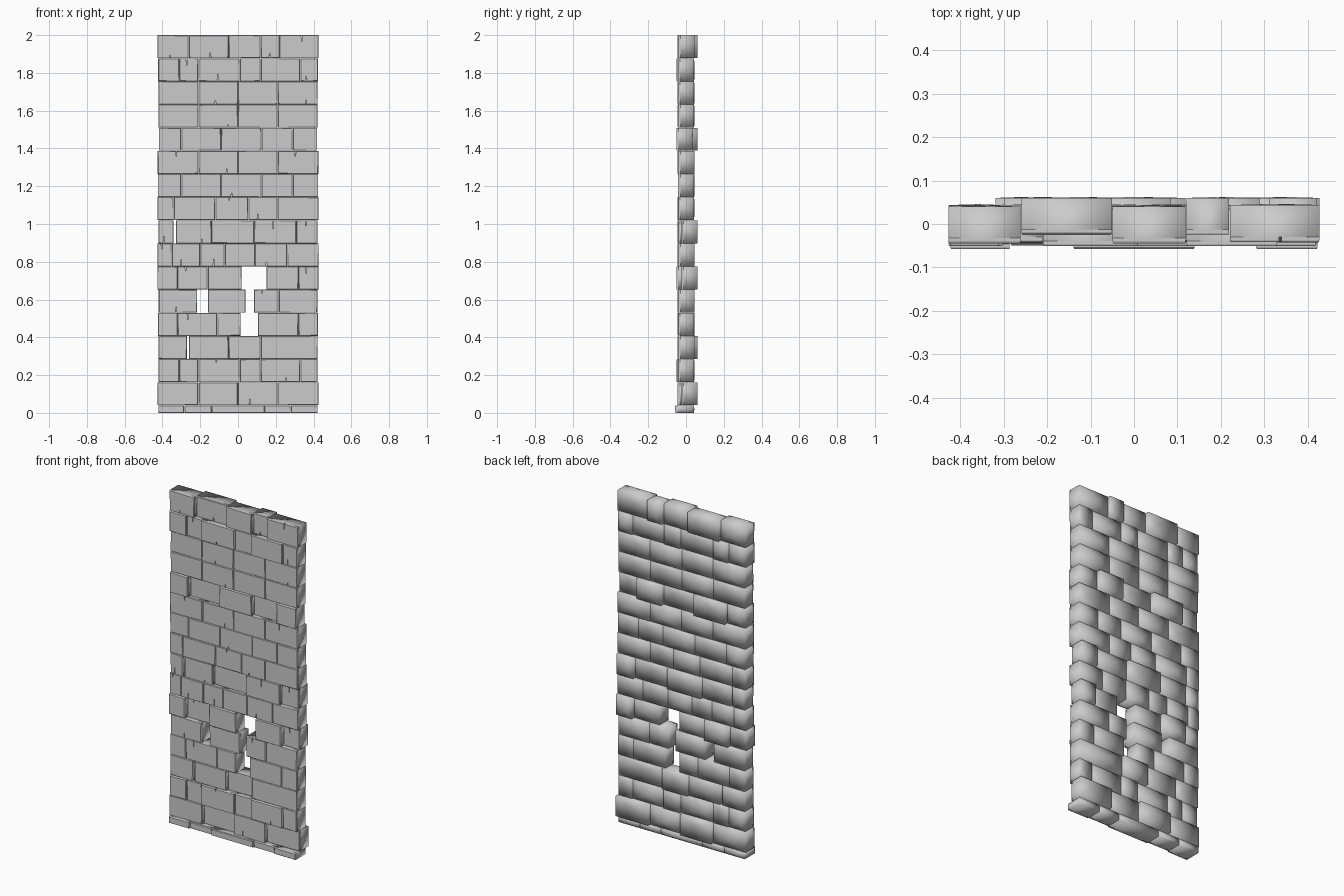
import bpy, bmesh, random
from mathutils import Vector

random.seed(7)
cube = bpy.data.objects.get("Cube")
if cube:
    bpy.data.objects.remove(cube, do_unlink=True)

stone = bpy.data.materials.new("grey stone")
stone.use_nodes = True
GREY = (0.6, 0.6, 0.6, 1)
stone.diffuse_color = GREY
stone.node_tree.nodes["Principled BSDF"].inputs["Base Color"].default_value = GREY

HALF = 0.423          # half the wall width
BASE = 0.04           # height of the plinth
STEP = 0.1225         # height of one course
FRONT, BACK = -0.043, 0.042
SLAB = 0.012          # thickness of the chipped front layer

# Joint positions in hundredths, one entry per course, bottom to top
THIRDS = (-21, 0, 21)
SHORTS = (-31, -21, 1, 12, 33)
OFFSET = (-30, -9, 12.5, 29)
COURSES = [
    THIRDS, SHORTS, (-27, -26, -5, 12), (-32, -11, 1.5, 10.5, 32),
    (-21.5, -16, 4, 8.5, 21.5), (-32, -16, 2, 15, 32), (-35, -20, -7, 9, 26),
    (-34, -33, -14, 8.5, 31), (-34, -12, 5.5, 21), OFFSET, THIRDS, OFFSET,
    THIRDS, THIRDS, SHORTS, (-26, -5, 12, 22),
]
# Missing bricks: course -> positions in that course
GAPS = {2: [1], 3: [3], 4: [1, 3], 5: [3], 7: [1]}
PUSHED_BACK = {0, 2, 5, 7, 11, 15}
PULLED_FORWARD = {1, 5, 11, 14}


def face(bm, verts, smooth=False):
    f = bm.faces.new(verts)
    f.smooth = smooth
    return f


def add_body(bm, x0, x1, y0, y1, z0, z1):
    """Brick core with soft rounded-looking shading on its back."""
    corners = [(x0, z0), (x1, z0), (x1, z1), (x0, z1)]
    front = [bm.verts.new((x, y0, z)) for x, z in corners]
    back = [bm.verts.new((x, y1, z)) for x, z in corners]
    # Off-centre point that folds the back face
    peak = bm.verts.new((x0 + (x1 - x0) * random.uniform(0.3, 0.7), y1 + 0.002,
                         z0 + (z1 - z0) * random.uniform(0.35, 0.7)))
    face(bm, front)
    for i in range(4):
        j = (i + 1) % 4
        face(bm, (front[j], front[i], back[i], back[j]), True)
        face(bm, (back[j], back[i], peak), True)
    for i in range(4):
        bm.edges.get((front[i], front[(i + 1) % 4])).smooth = False


def add_front(bm, x0, x1, y0, y1, z0, z1, cracked):
    """Front layer with worn, chamfered borders and sometimes a crack."""
    def wear():
        return random.uniform(0.001, 0.004)
    outer = [(x0, z0), (x1, z0), (x1, z1), (x0, z1)]
    inner = [(x0 + wear(), z0 + wear()), (x1 - wear(), z0 + wear()),
             (x1 - wear(), z1 - wear()), (x0 + wear(), z1 - wear())]
    if cracked:
        top = random.random() < 0.5
        edge, sign = (z1, -1) if top else (z0, 1)
        cx = x0 + (x1 - x0) * random.uniform(0.25, 0.75)
        depth = sign * random.uniform(0.02, 0.045)
        crack = [(cx - 0.003, edge), (cx + 0.001, edge + depth), (cx + 0.003, edge)]
        at = 1
        if top:
            crack.reverse()
            at = 3
        outer[at:at] = crack
        inner[at:at] = [(x, z + sign * 0.002) for x, z in crack]
    rear = [bm.verts.new((x, y1, z)) for x, z in outer]
    front = [bm.verts.new((x, y0, z)) for x, z in inner]
    middle = [bm.verts.new((x, y0 + 0.004, z)) for x, z in outer]
    face(bm, front)
    n = len(outer)
    for i in range(n):
        j = (i + 1) % n
        face(bm, (front[j], front[i], middle[i], middle[j]))
        face(bm, (middle[j], middle[i], rear[i], rear[j]))


def add_brick(bm, x0, x1, y0, y1, z0, z1, cracked):
    add_body(bm, x0, x1, y0 + SLAB, y1, z0, z1)
    add_front(bm, x0, x1, y0, y0 + SLAB, z0, z1, cracked)


def finish(bm, name):
    bmesh.ops.recalc_face_normals(bm, faces=bm.faces)
    mesh = bpy.data.meshes.new(name)
    bm.to_mesh(mesh)
    bm.free()
    mesh.materials.append(stone)
    bpy.context.collection.objects.link(bpy.data.objects.new(name, mesh))


def spans(joints, half):
    xs = [-half] + [j / 100 for j in joints] + [half]
    return list(zip(xs, xs[1:]))


# Plinth: low bricks, every other one standing proud
bm = bmesh.new()
for i, (a, b) in enumerate(spans((-28.5, -14, 14, 28), HALF)):
    y0 = -0.058 if i % 2 == 0 else -0.05
    add_brick(bm, a + 0.001, b - 0.001, y0, BACK, 0, BASE - 0.001, False)
finish(bm, "plinth")

# Brick courses
for row, joints in enumerate(COURSES):
    bm = bmesh.new()
    z0 = BASE + row * STEP
    half = HALF + random.uniform(-0.003, 0.005)
    for i, (a, b) in enumerate(spans(joints, half)):
        if i in GAPS.get(row, []):
            continue
        shift = random.uniform(-0.002, 0.002)
        if row in PUSHED_BACK and i % 2 == 1:
            shift = 0.018
        elif row in PULLED_FORWARD and i % 2 == 0:
            shift = -0.008
        add_brick(bm, a + 0.001, b - 0.001, FRONT + shift, BACK + shift,
                  z0 + 0.0005, z0 + STEP - 0.0005, random.random() < 0.4)
    finish(bm, f"brick_course_{row + 1:02d}")
